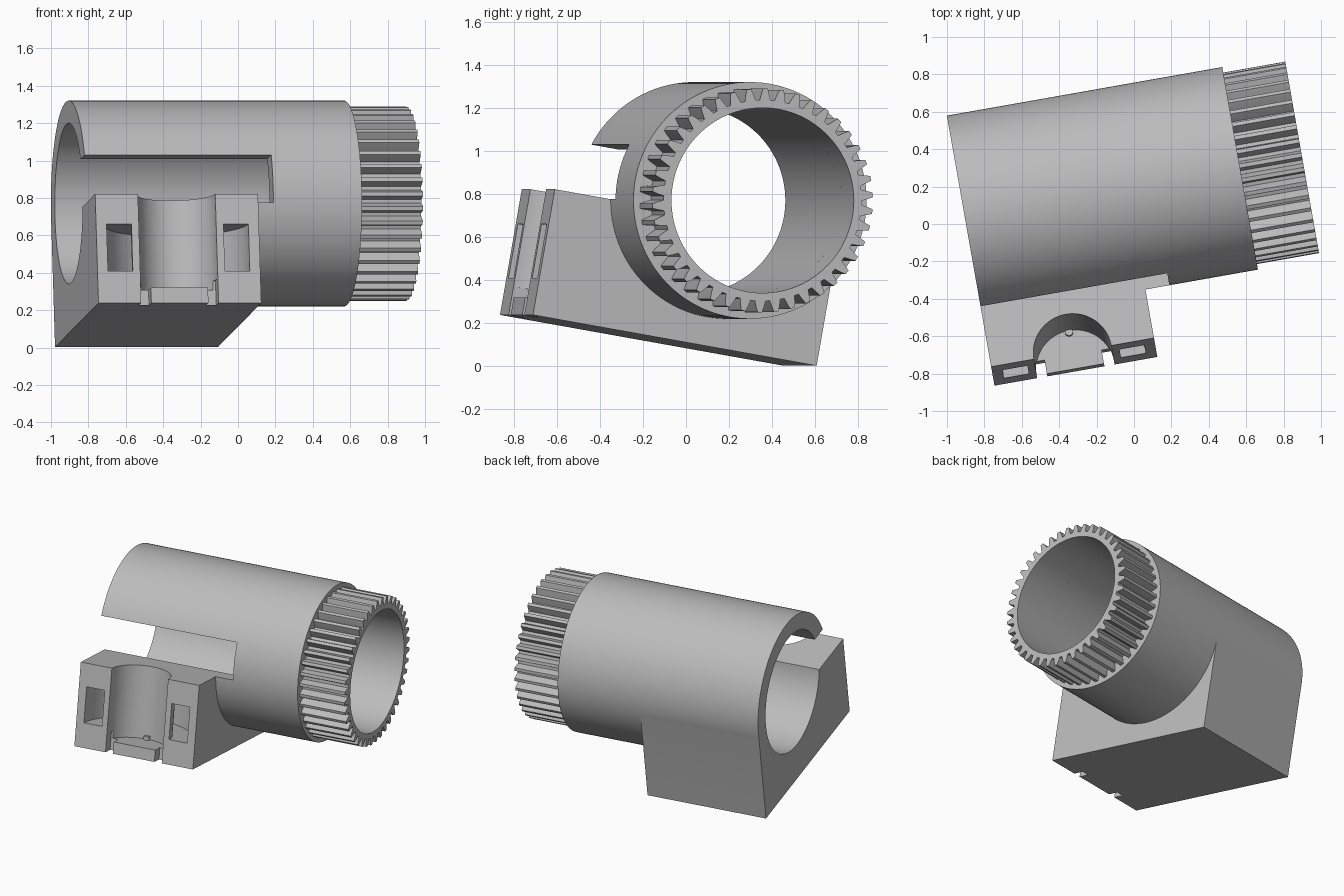
import bpy, bmesh
from math import sin, cos, pi, radians
from mathutils import Matrix

cube = bpy.data.objects.get("Cube")
if cube:
    bpy.data.objects.remove(cube, do_unlink=True)

grey = bpy.data.materials.new("plain grey")
grey.use_nodes = True
colour = (0.5, 0.5, 0.5, 1)
grey.diffuse_color = colour
grey.node_tree.nodes["Principled BSDF"].inputs["Base Color"].default_value = colour

# Everything is built with the tube along local x, then turned and tilted
PLACE = (Matrix.Translation((-0.905, 0.038, 0.77))
         @ Matrix.Rotation(radians(10), 4, 'Z') @ Matrix.Rotation(radians(-10), 4, 'X'))

TUBE_R, BORE_R, TUBE_LEN, GEAR_END = 0.55, 0.43, 1.495, 1.832
BLOCK_W, FRONT, BOTTOM = 0.884, -0.81, -0.683
MID = BLOCK_W / 2


def finish(name, bm):
    bmesh.ops.recalc_face_normals(bm, faces=bm.faces)
    mesh = bpy.data.meshes.new(name)
    bm.to_mesh(mesh)
    bm.free()
    mesh.materials.append(grey)
    ob = bpy.data.objects.new(name, mesh)
    bpy.context.collection.objects.link(ob)
    ob.matrix_world = PLACE
    return ob


def prism(name, outline, axis, lo, hi):
    """Extrude a flat outline along the x or z axis."""
    bm = bmesh.new()
    place = (lambda a, b, t: (t, a, b)) if axis == 'x' else (lambda a, b, t: (a, b, t))
    ends = [[bm.verts.new(place(a, b, t)) for a, b in outline] for t in (lo, hi)]
    for ring in ends:
        bm.faces.new(ring)
    n = len(outline)
    for i in range(n):
        j = (i + 1) % n
        bm.faces.new((ends[0][i], ends[0][j], ends[1][j], ends[1][i]))
    return finish(name, bm)


def arc(r, a=0.0, b=0.0, start=0.0, sweep=2 * pi, n=128, closed=True):
    steps = n if closed else n + 1
    return [(a + r * cos(start + sweep * i / n), b + r * sin(start + sweep * i / n))
            for i in range(steps)]


def rect(a0, a1, b0, b1):
    return [(a0, b0), (a1, b0), (a1, b1), (a0, b1)]


def combine(target, tool, operation):
    mod = target.modifiers.new("combine", 'BOOLEAN')
    mod.operation, mod.solver, mod.object = operation, 'EXACT', tool
    bpy.context.view_layer.update()
    with bpy.context.temp_override(object=target, active_object=target):
        bpy.ops.object.modifier_apply(modifier=mod.name)
    bpy.data.objects.remove(tool, do_unlink=True)


# Tube joined to the mounting block
body = prism("tube_and_mount", arc(TUBE_R), 'x', 0, TUBE_LEN)
combine(body, prism("block", rect(FRONT, TUBE_R - 0.001, BOTTOM, 0), 'x', 0, BLOCK_W), 'UNION')

# Bore, side slot, and the round groove in the mount's front
cutters = [
    prism("bore", arc(BORE_R), 'x', -0.2, 2),
    prism("slot", rect(-1, -0.1, -0.09, 0.171), 'x', -0.2, 1.014),
    prism("groove", arc(0.21, MID, FRONT, n=64), 'z', -0.6, 0.1),
]
# Strap channel curving behind the groove, open at two front windows
channel = ([(MID + 0.385, -0.9)] + arc(0.385, MID, FRONT, 0, pi, 48, False)
           + [(MID - 0.385, -0.9), (MID - 0.25, -0.9)]
           + arc(0.25, MID, FRONT, pi, -pi, 48, False) + [(MID + 0.25, -0.9)])
cutters.append(prism("channel", channel, 'z', -0.508, -0.254))
# Notches either side of the groove's floor tab
for side in (-1, 1):
    a, b = sorted((MID + side * 0.155, MID + side * 0.21))
    cutters.append(prism("notch", rect(a, b, -0.9, -0.735), 'z', -0.8, -0.55))
for cutter in cutters:
    combine(body, cutter, 'DIFFERENCE')

# Small stop on the groove floor
stop = prism("groove_stop", arc(0.022, MID, FRONT + 0.2, n=16), 'z', -0.61, -0.575)

# Toothed ring on the end of the tube
TEETH, ROOT_R, TIP_R = 42, 0.467, 0.52
SHAPE = [(-0.36, ROOT_R), (-0.25, 0.495), (-0.14, TIP_R),
         (0.14, TIP_R), (0.25, 0.495), (0.36, ROOT_R)]
bm = bmesh.new()
rings = [[], [], []]
for t in range(TEETH):
    for offset, r in SHAPE:
        ang = pi / 2 + 2 * pi * (t + offset) / TEETH
        for ring, rad, x in zip(rings, (r, r, BORE_R), (TUBE_LEN, GEAR_END, GEAR_END)):
            ring.append(bm.verts.new((x, rad * cos(ang), rad * sin(ang))))
rings.append([bm.verts.new((TUBE_LEN, v.co.y, v.co.z)) for v in rings[2]])
for inner, outer in zip(rings, rings[1:]):
    for i in range(len(inner)):
        bm.faces.new((inner[i - 1], inner[i], outer[i], outer[i - 1]))
gear = finish("gear_ring", bm)

for ob in (body, stop, gear):
    bpy.ops.object.select_all(action='DESELECT')
    ob.select_set(True)
    bpy.context.view_layer.objects.active = ob
    bpy.ops.object.shade_smooth_by_angle(angle=radians(20))
